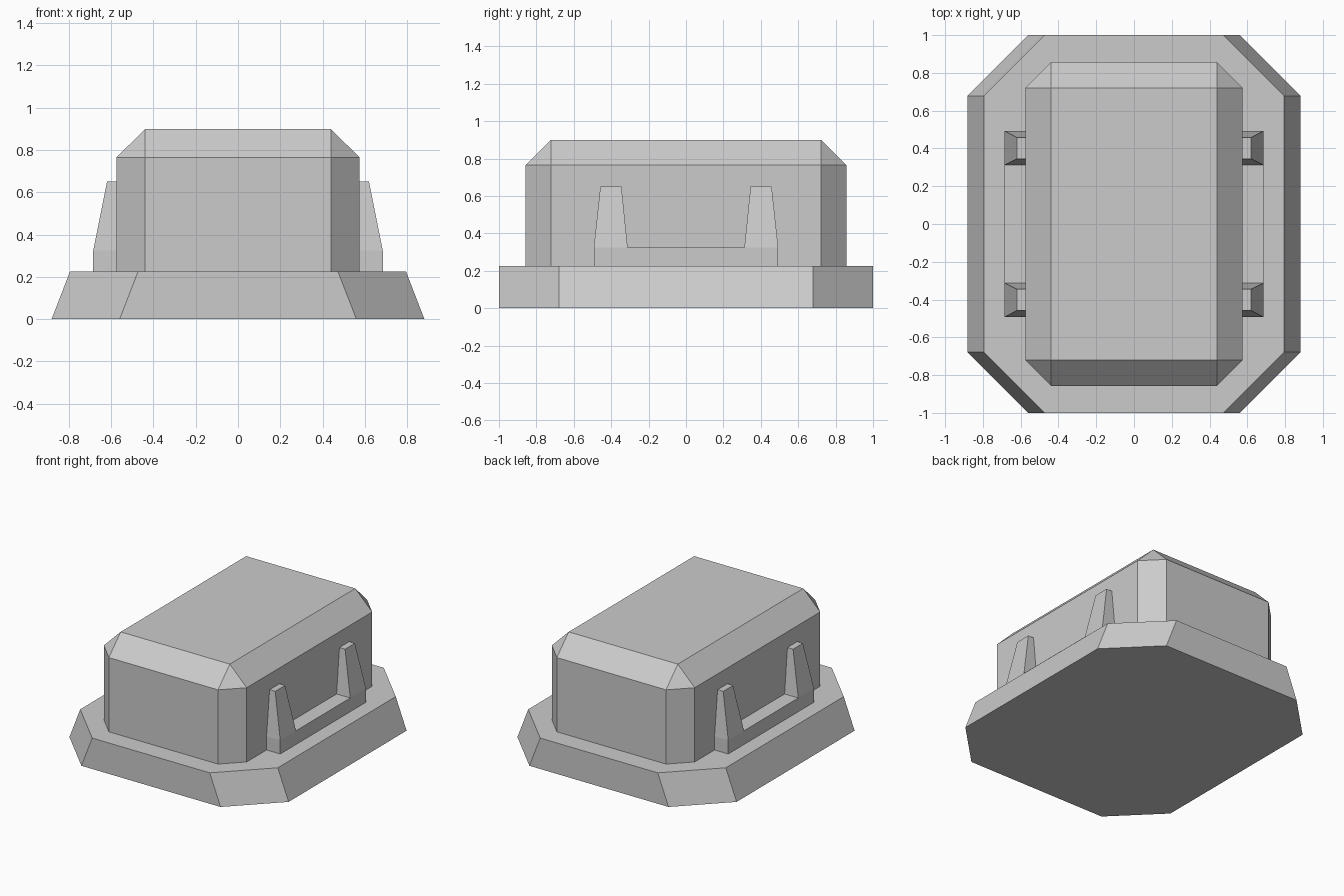
import bpy
import bmesh

if "Cube" in bpy.data.objects:
    bpy.data.objects.remove(bpy.data.objects["Cube"])


def finish(name, bm):
    bmesh.ops.recalc_face_normals(bm, faces=bm.faces[:])
    mesh = bpy.data.meshes.new(name)
    bm.to_mesh(mesh)
    bm.free()
    ob = bpy.data.objects.new(name, mesh)
    bpy.context.collection.objects.link(ob)
    return ob


def octagon(x, y, cx, cy, z):
    """Rectangle of half sizes x, y with corners cut by cx, cy."""
    return [(x, y - cy, z), (x - cx, y, z), (cx - x, y, z), (-x, y - cy, z),
            (-x, cy - y, z), (cx - x, -y, z), (x - cx, -y, z), (x, cy - y, z)]


def loft(name, rings):
    """Stack of rings joined by side faces and capped at both ends."""
    bm = bmesh.new()
    loops = [[bm.verts.new(p) for p in ring] for ring in rings]
    for a, b in zip(loops, loops[1:]):
        for i in range(len(a)):
            j = (i + 1) % len(a)
            bm.faces.new((a[i], a[j], b[j], b[i]))
    bm.faces.new(loops[0])
    bm.faces.new(loops[-1])
    # Coincident corners collapse into points
    bmesh.ops.remove_doubles(bm, verts=bm.verts[:], dist=1e-4)
    return finish(name, bm)


# Octagonal foot, sloping inward along x only
loft("base_plinth", [octagon(0.882, 1.0, 0.322, 0.322, 0.0),
                     octagon(0.795, 1.0, 0.322, 0.322, 0.225)])

# Main body with cut corners and a chamfered rectangular roof
loft("body", [octagon(0.575, 0.857, 0.136, 0.136, 0.225),
              octagon(0.575, 0.857, 0.136, 0.136, 0.765),
              [(x, y, 0.90) for x, y, _ in
               [(0.439, 0.721, 0)] * 2 + [(-0.439, 0.721, 0)] * 2 +
               [(-0.439, -0.721, 0)] * 2 + [(0.439, -0.721, 0)] * 2]])

# U-shaped side brackets: low bar with two tapering posts
outline = [(-0.493, 0.225), (0.493, 0.225), (0.493, 0.325), (0.458, 0.65),
           (0.345, 0.65), (0.312, 0.325), (-0.312, 0.325), (-0.345, 0.65),
           (-0.458, 0.65), (-0.493, 0.325)]
panels = [(0, 1, 2, 5, 6, 9), (2, 3, 4, 5), (6, 7, 8, 9)]
for side, label in ((1, "right"), (-1, "left")):
    bm = bmesh.new()
    inner = [bm.verts.new((side * 0.575, y, z)) for y, z in outline]
    outer = [bm.verts.new((side * (0.62 if z > 0.5 else 0.685), y, z))
             for y, z in outline]
    for panel in panels:
        for row in (inner, outer):
            bm.faces.new([row[i] for i in panel])
    for i in range(len(outline)):
        j = (i + 1) % len(outline)
        bm.faces.new((inner[i], inner[j], outer[j], outer[i]))
    finish("side_bracket_" + label, bm)
